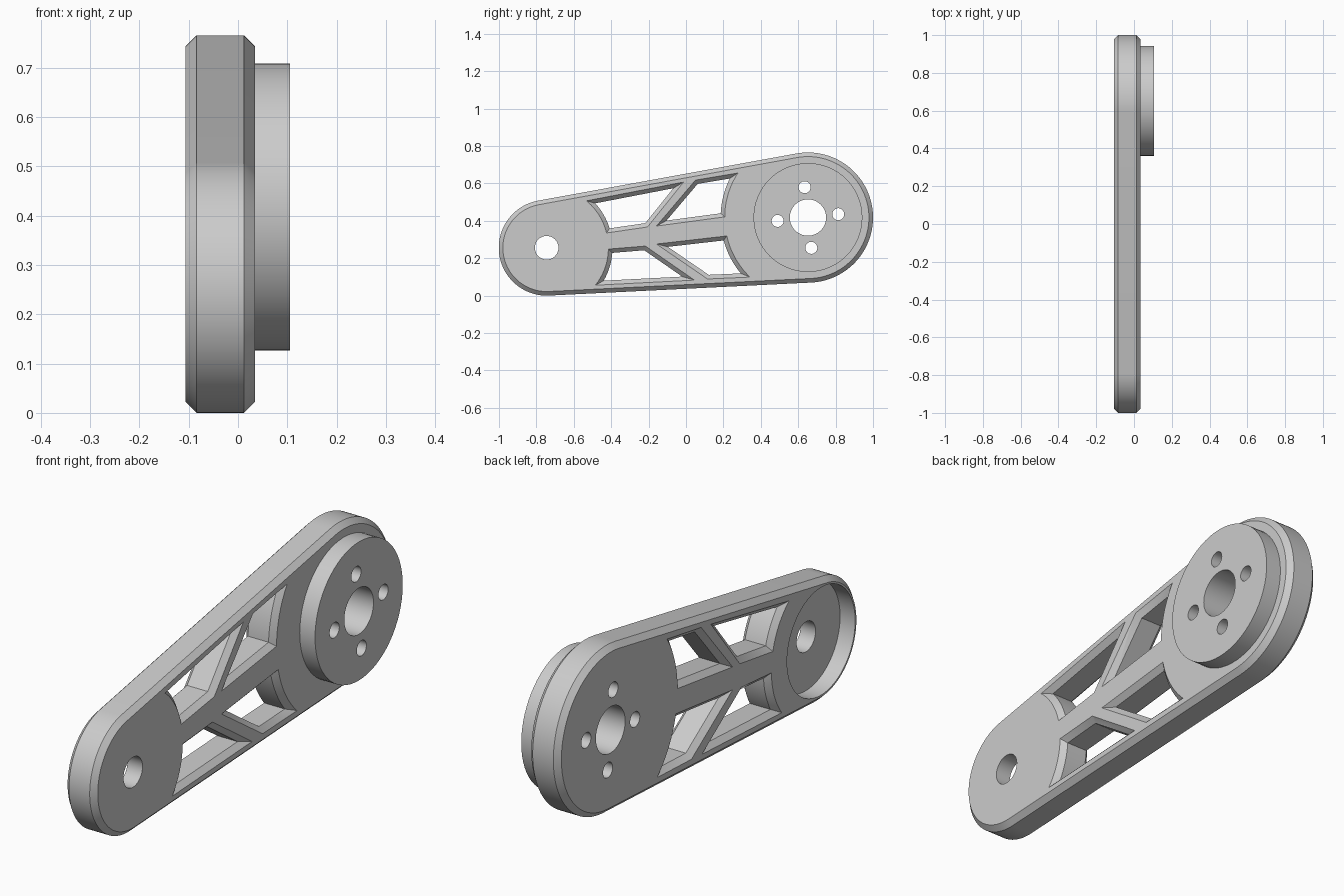
import bpy, bmesh, math
from mathutils import Vector
from mathutils.geometry import intersect_line_line_2d, intersect_line_sphere_2d

if "Cube" in bpy.data.objects:
    bpy.data.objects.remove(bpy.data.objects["Cube"])

# Main dimensions, profiles lie in the (y, z) plane and are lofted along x
SMALL, SMALL_R = Vector((-0.745, 0.256)), 0.256
BIG, BIG_R = Vector((0.652, 0.4175)), 0.348
BACK, FACE, BOSS = -0.106, 0.034, 0.105
CHAMFER = 0.022

steel = bpy.data.materials.new("light_grey_metal")
steel.use_nodes = True
steel.diffuse_color = (0.6, 0.6, 0.6, 1)
steel.node_tree.nodes["Principled BSDF"].inputs["Base Color"].default_value = (0.6, 0.6, 0.6, 1)


def arc(centre, r, start, end, n):
    angles = [start + (end - start) * i / n for i in range(n + 1)]
    return [centre + r * Vector((math.cos(a), math.sin(a))) for a in angles]


def arm_outline(inset):
    # Two end arcs joined by their common tangents
    axis = BIG - SMALL
    phi = math.atan2(axis.y, axis.x)
    beta = math.acos((SMALL_R - BIG_R) / axis.length)
    return (arc(BIG, BIG_R - inset, phi - beta, phi + beta, 64)
            + arc(SMALL, SMALL_R - inset, phi + beta, phi - beta + math.tau, 64))


def window_outline(centre, radius, corners, inset):
    # Three straight sides and one side following an arc around an arm end
    a, b, c, d = corners

    def side(p, q):
        along = (q - p).normalized()
        shift = Vector((-along.y, along.x)) * inset
        return p + shift - along, q + shift + along

    def meet_arc(line, near):
        hits = intersect_line_sphere_2d(*line, centre, radius + inset, False)
        return min((h for h in hits if h), key=lambda h: (h - near).length)

    entry, strut, leave = side(d, a), side(a, b), side(b, c)
    start, end = meet_arc(leave, c), meet_arc(entry, d)
    t0, t1 = [math.atan2(v.y - centre.y, v.x - centre.x) for v in (start, end)]
    t1 = t0 + (t1 - t0 + math.pi) % math.tau - math.pi
    return [intersect_line_line_2d(*entry, *strut), intersect_line_line_2d(*strut, *leave),
            *arc(centre, radius + inset, t0, t1, 16)]


def loft(name, sections):
    bm = bmesh.new()
    rings = [[bm.verts.new((x, p[0], p[1])) for p in pts] for x, pts in sections]
    for lo, hi in zip(rings, rings[1:]):
        for i in range(len(lo)):
            bm.faces.new((lo[i - 1], lo[i], hi[i], hi[i - 1]))
    bm.faces.new(rings[0])
    bm.faces.new(rings[-1])
    bmesh.ops.recalc_face_normals(bm, faces=bm.faces)
    mesh = bpy.data.meshes.new(name)
    bm.to_mesh(mesh)
    bm.free()
    mesh.materials.append(steel)
    obj = bpy.data.objects.new(name, mesh)
    bpy.context.collection.objects.link(obj)
    return obj


def rod(name, centre, r, x0=-0.2, x1=0.2):
    pts = arc(centre, r, 0, math.tau, 64)[:-1]
    return loft(name, [(x0, pts), (x1, pts)])


def activate(obj):
    bpy.ops.object.select_all(action='DESELECT')
    obj.select_set(True)
    bpy.context.view_layer.objects.active = obj


def cut(obj, cutters):
    activate(obj)
    for c in cutters:
        mod = obj.modifiers.new("cut", 'BOOLEAN')
        mod.operation, mod.solver, mod.object = 'DIFFERENCE', 'EXACT', c
        bpy.ops.object.modifier_apply(modifier=mod.name)


# Chamfered arm and raised round boss
arm = loft("arm_body", [(BACK, arm_outline(CHAMFER)), (BACK + CHAMFER, arm_outline(0)),
                        (FACE - CHAMFER, arm_outline(0)), (FACE, arm_outline(CHAMFER))])
boss = rod("round_boss", BIG, 0.291, FACE, BOSS)

# Shaft hole and four bolt holes in the large end
big_holes = [rod("shaft_cutter", BIG, 0.097)]
for k in range(4):
    a = math.radians(6.3 + 90 * k)
    spot = BIG + 0.163 * Vector((math.cos(a), math.sin(a)))
    big_holes.append(rod("bolt_cutter", spot, 0.032))

# Pivot hole and rear pocket in the small end
small_cuts = [rod("pivot_cutter", SMALL, 0.063),
              rod("pocket_cutter", SMALL, 0.226, -0.2, BACK + 0.07)]

# Four truss windows, counter-clockwise: two strut-side corners, then the curved side
windows = [
    (SMALL, 0.33, (-0.206, 0.367), (-0.013, 0.607), (-0.537, 0.506), (-0.425, 0.335)),
    (BIG, 0.445, (0.051, 0.618), (-0.158, 0.372), (0.20, 0.42), (0.275, 0.655)),
    (BIG, 0.445, (-0.158, 0.276), (0.115, 0.089), (0.34, 0.099), (0.217, 0.319)),
    (SMALL, 0.33, (0.045, 0.083), (-0.217, 0.265), (-0.414, 0.249), (-0.479, 0.056)),
]
window_cuts = []
over = 0.01
for centre, radius, *corners in windows:
    corners = [Vector(c) for c in corners]
    wide = window_outline(centre, radius, corners, -over)
    narrow = window_outline(centre, radius, corners, CHAMFER)
    window_cuts.append(loft("window_cutter", [
        (BACK - over, wide), (BACK + CHAMFER, narrow),
        (FACE - CHAMFER, narrow), (FACE + over, wide)]))

cut(arm, big_holes + small_cuts + window_cuts)
cut(boss, big_holes)
for c in big_holes + small_cuts + window_cuts:
    bpy.data.objects.remove(c)

# Smooth round walls, crisp edges
for obj in (arm, boss):
    activate(obj)
    bpy.ops.object.shade_smooth_by_angle(angle=math.radians(30))
